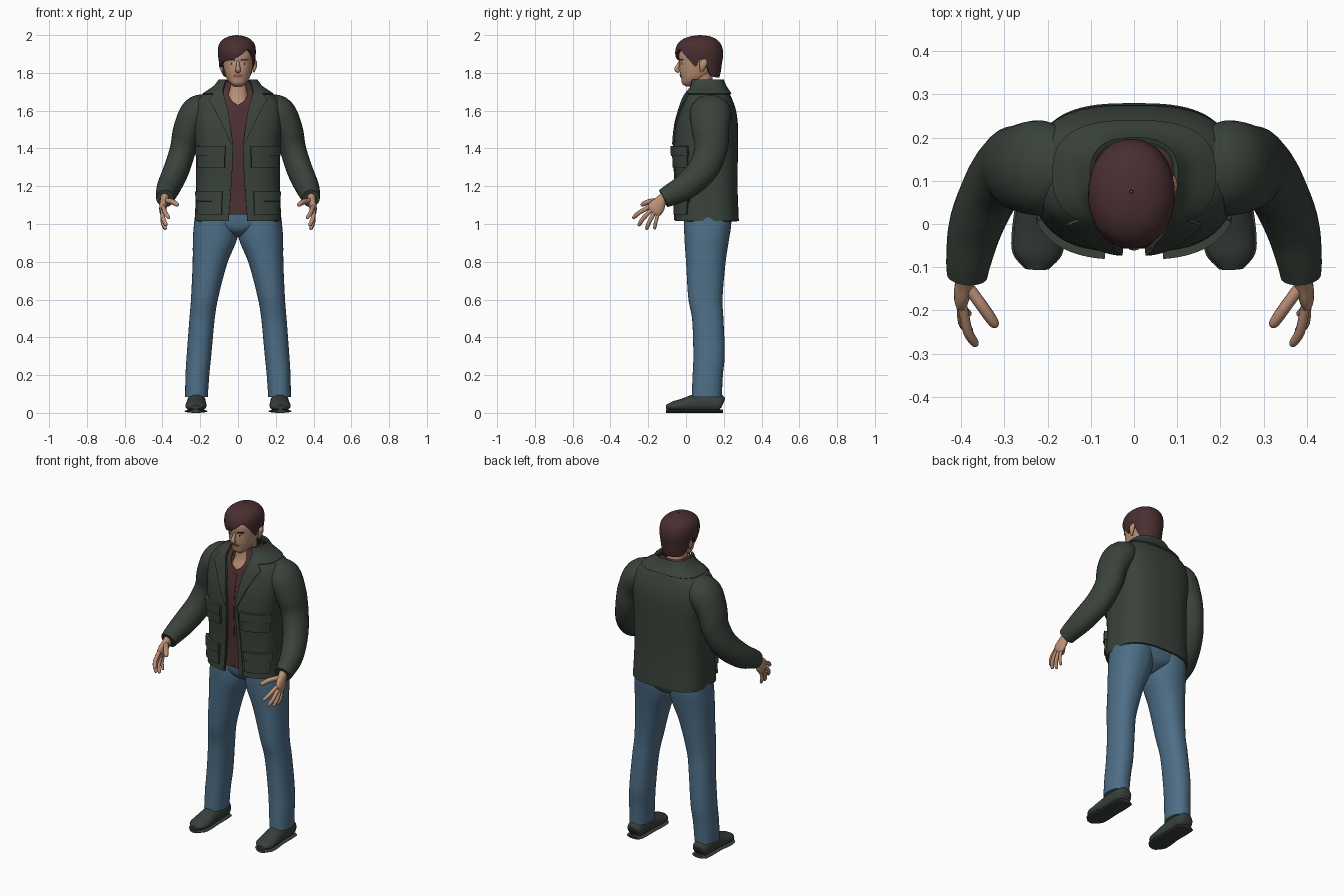
import bpy, bmesh, math
from mathutils import Vector

cube = bpy.data.objects.get("Cube")
if cube:
    bpy.data.objects.remove(cube)


def material(name, *rgb):
    m = bpy.data.materials.new(name)
    m.use_nodes = True
    m.diffuse_color = (*rgb, 1)
    m.node_tree.nodes["Principled BSDF"].inputs["Base Color"].default_value = (*rgb, 1)
    return m


GREEN = material("dark green cloth", .042, .055, .043)
RED = material("dark red cloth", .075, .03, .03)
HAIR = material("dark auburn hair", .068, .028, .03)
SKIN = material("skin", .5, .28, .18)
DENIM = material("blue denim", .075, .155, .24)
LEATHER = material("dark shoe leather", .04, .05, .042)
WHITE = material("eye white", .55, .5, .45)
LIP = material("lips", .33, .14, .1)


def blend(rows, t):
    """Smooth interpolation of rows keyed by their first number."""
    t = min(max(t, rows[0][0]), rows[-1][0])
    i = max(k for k in range(len(rows) - 1) if rows[k][0] <= t)
    a, b = rows[i], rows[i + 1]
    p, q = rows[max(i - 1, 0)], rows[min(i + 2, len(rows) - 1)]
    h = b[0] - a[0]
    s = (t - a[0]) / h
    out = []
    for k in range(1, len(a)):
        da = (b[k] - p[k]) / (b[0] - p[0]) * h
        db = (q[k] - a[k]) / (q[0] - a[0]) * h
        out.append(a[k] * (2*s**3 - 3*s*s + 1) + b[k] * (3*s*s - 2*s**3)
                   + da * (s**3 - 2*s*s + s) + db * (s**3 - s*s))
    return out


def spow(v, p):
    return math.copysign(abs(v) ** p, v)


def finish(name, bm, mat, mirror=False, thick=0, offset=-1):
    me = bpy.data.meshes.new(name)
    bm.to_mesh(me)
    bm.free()
    me.materials.append(mat)
    me.polygons.foreach_set("use_smooth", [True] * len(me.polygons))
    me.set_sharp_from_angle(angle=math.radians(50))
    ob = bpy.data.objects.new(name, me)
    bpy.context.collection.objects.link(ob)
    if thick:
        mod = ob.modifiers.new("thickness", 'SOLIDIFY')
        mod.thickness, mod.offset = thick, offset
        ob.modifiers.new("crisp edges", 'EDGE_SPLIT').split_angle = math.radians(50)
    if mirror:
        ob.modifiers.new("mirror", 'MIRROR').use_mirror_merge = False
    return ob


def grid(bm, rows, wrap):
    """Rows of points running counter-clockwise, stacked upwards."""
    vs = [[bm.verts.new(p) for p in r] for r in rows]
    n = len(vs[0])
    for lo, hi in zip(vs, vs[1:]):
        for i in range(n if wrap else n - 1):
            k = (i + 1) % n
            bm.faces.new((lo[i], lo[k], hi[k], hi[i]))
    return vs


def shell(name, prof, mat, low, high, p=.9, gap=None, n=48, m=24, grow=0,
          cap=False, ease=False, **kw):
    """Body of stacked rounded sections (z, cx, cy, rx, ry); low/high depend on angle."""
    rows = []
    for j in range(m + 1):
        t = math.sin(j / m * math.pi / 2) if ease else j / m
        row = []
        for i in range(n + 1 if gap else n):
            a = 2 * math.pi * i / n - math.pi
            z = low(a) + (high(a) - low(a)) * t
            cx, cy, rx, ry = blend(prof, z)
            rx, ry = max(rx, .002) + grow, max(ry, .002) + grow
            if gap:
                a0 = math.asin(min(.95, blend(gap, z)[0] / rx) ** (1 / p))
                a = a0 + (2 * math.pi - 2 * a0) * i / n
            row.append((cx + rx * spow(math.sin(a), p), cy - ry * spow(math.cos(a), p), z))
        rows.append(row)
    bm = bmesh.new()
    vs = grid(bm, rows, not gap)
    if cap:
        bm.faces.new(vs[0][::-1])
        bm.faces.new(vs[-1])
    return finish(name, bm, mat, **kw)


def tube(bm, stations, n=20, steps=4, floor=-1):
    """Limb through stations (x, y, z, depth, width)."""
    keyed = [(i, *s) for i, s in enumerate(stations)]
    pts = [blend(keyed, i / steps) for i in range((len(stations) - 1) * steps + 1)]
    rows = []
    for i, (x, y, z, a, b) in enumerate(pts):
        t = (Vector(pts[min(i + 1, len(pts) - 1)][:3]) - Vector(pts[max(i - 1, 0)][:3])).normalized()
        u = t.cross(Vector((1, 0, 0))).normalized()
        v = u.cross(t)
        ring = []
        for k in range(n):
            w = 2 * math.pi * k / n
            q = Vector((x, y, z)) + u * a * math.cos(w) + v * b * math.sin(w)
            q.z = max(q.z, floor)
            ring.append(q)
        rows.append(ring)
    vs = grid(bm, rows, True)
    bm.faces.new(vs[0][::-1])
    bm.faces.new(vs[-1])
    bmesh.ops.recalc_face_normals(bm, faces=bm.faces)


def limb(name, stations, mat, mirror=True, **kw):
    bm = bmesh.new()
    tube(bm, stations, **kw)
    return finish(name, bm, mat, mirror=mirror)


def panel(name, prof, p, edges, mat, d, mirror=True, n=8):
    """Plate on the front of a shell; edges are rows (z, x_inner, x_outer)."""
    rows = []
    for j in range(n + 1):
        z = edges[0][0] + (edges[-1][0] - edges[0][0]) * j / n
        lo, hi = next((a, b) for a, b in zip(edges, edges[1:]) if z <= b[0] + 1e-6)
        s = (z - lo[0]) / (hi[0] - lo[0])
        x0, x1 = (lo[k] + (hi[k] - lo[k]) * s for k in (1, 2))
        cx, cy, rx, ry = blend(prof, z)
        row = []
        for i in range(n + 1):
            x = x0 + (x1 - x0) * i / n
            sn = min(.97, abs(x) / rx) ** (1 / p)
            row.append((x, cy - ry * math.sqrt(1 - sn * sn) ** p, z))
        rows.append(row)
    bm = bmesh.new()
    grid(bm, rows, False)
    return finish(name, bm, mat, mirror=mirror, thick=2 * d, offset=0)


def flat(z):
    return lambda a: z


# Jacket with open front, collar, lapels and pockets
jacket = [(1.01, 0, .11, .23, .17), (1.2, 0, .108, .222, .165), (1.4, 0, .105, .225, .17),
          (1.52, 0, .11, .235, .165), (1.6, 0, .115, .235, .15), (1.66, 0, .115, .215, .13),
          (1.7, 0, .115, .165, .11), (1.73, 0, .115, .12, .09), (1.765, 0, .11, .092, .08)]
opening = [(1.01, .05), (1.2, .036), (1.42, .028), (1.6, .055), (1.7, .08), (1.765, .066)]
shell("jacket_body", jacket, GREEN, flat(1.015), flat(1.755), .7, opening, n=72, m=40, thick=.012)
shell("jacket_collar", jacket, GREEN, flat(1.69), flat(1.765), .75, opening,
      n=60, m=8, grow=.01, thick=.012)
panel("lapels", jacket, .7, [(1.42, .026, .034), (1.6, .052, .12), (1.66, .07, .155),
                             (1.69, .078, .12)], GREEN, .009, n=16)
panel("front_edges", jacket, .7, [(1.02, .05, .075), (1.42, .027, .045)], GREEN, .005)
for label, z, top, x in (("chest", 1.3, 1.4, .07), ("hip", 1.05, 1.16, .085)):
    panel(label + "_pockets", jacket, .7, [(z, x, .207), (top, x, .207)], GREEN, .011)
    panel(label + "_pocket_flaps", jacket, .7,
          [(top - .04, x - .004, .211), (top + .012, x - .004, .211)], GREEN, .018)

# Sleeves
limb("sleeves", [(.15, .13, 1.63, .085, .065), (.215, .13, 1.59, .11, .088),
                 (.265, .13, 1.5, .1, .078), (.29, .132, 1.4, .088, .07),
                 (.325, .09, 1.29, .08, .068), (.365, 0, 1.2, .07, .063),
                 (.382, -.08, 1.155, .058, .053), (.386, -.12, 1.135, .05, .047)], GREEN, n=28)

# Shirt with open neck
shirt = [(z, cx, cy, rx * .95, ry * .95) for z, cx, cy, rx, ry in jacket[:5]]
shirt += [(1.66, 0, .11, .19, .12), (1.7, 0, .108, .13, .098),
          (1.73, 0, .1, .085, .08), (1.76, 0, .09, .064, .069)]
shell("shirt", shirt, RED, flat(1.05), lambda a: min(1.755, 1.63 + .28 * abs(a)),
      .72, n=96, m=32, thick=.004)
panel("shirt_placket", shirt, .72, [(1.06, -.012, .012), (1.61, -.012, .012)], RED, .003, mirror=False)

# Jeans
shell("jeans_hips", [(.93, 0, .11, .02, .05), (.96, 0, .113, .09, .1), (1, 0, .115, .19, .12),
                     (1.1, 0, .115, .21, .125)], DENIM, flat(.93), flat(1.1), cap=True)
leg = [(.085, .22, .11, .06, .08), (.2, .215, .115, .063, .08), (.3, .207, .122, .065, .083),
       (.5, .19, .115, .067, .083), (.6, .178, .103, .071, .09), (.8, .147, .105, .093, .105),
       (.92, .122, .11, .117, .118), (1, .118, .115, .115, .125), (1.08, .11, .115, .113, .12)]
shell("jeans_legs", leg, DENIM, flat(.085), flat(1.08), m=32, cap=True, mirror=True)

# Shoes: uppers and soles
shoe = [(.22, .195, .045, .02, .03), (.22, .18, .05, .048, .046), (.22, .12, .055, .055, .05),
        (.22, .05, .05, .05, .05), (.222, -.02, .04, .035, .056),
        (.224, -.07, .034, .026, .052), (.225, -.105, .03, .012, .022)]
limb("shoe_uppers", shoe, LEATHER, floor=.012)
limb("shoe_soles", [(x, y, .009, .009, b + .005) for x, y, z, a, b in shoe], LEATHER, floor=0)

# Hands: palm, thumb and four fingers
hand = bmesh.new()
tube(hand, [(.386, -.1, 1.155, .028, .024), (.39, -.13, 1.125, .03, .022),
            (.396, -.15, 1.098, .041, .02), (.4, -.168, 1.072, .042, .017),
            (.4, -.178, 1.06, .03, .01)], n=16)
fingers = [((.388, -.14, 1.125), (.348, -.195, 1.118), (.318, -.238, 1.1), .014),
           ((.396, -.195, 1.09), (.385, -.248, 1.06), (.365, -.282, 1.03), .0115),
           ((.4, -.185, 1.073), (.396, -.228, 1.028), (.378, -.252, .99), .0115),
           ((.4, -.168, 1.06), (.398, -.195, 1.01), (.382, -.21, .97), .011),
           ((.4, -.148, 1.055), (.4, -.16, 1.01), (.388, -.167, .972), .0095)]
for root, mid, tip, r in fingers:
    near = tuple(Vector(mid).lerp(Vector(tip), .8))
    tube(hand, [(*root, r, r), (*mid, r, r), (*near, r * .85, r * .85), (*tip, r * .35, r * .35)],
         n=10, steps=3)
finish("hands", hand, SKIN, mirror=True)

# Neck and head
shell("neck", [(1.56, 0, .1, .08, .1), (1.62, 0, .1, .08, .11), (1.68, 0, .092, .062, .078),
               (1.74, 0, .082, .055, .06), (1.8, 0, .08, .058, .06)], SKIN, flat(1.56), flat(1.8), cap=True)
head = [(1.728, 0, .02, .02, .02), (1.74, 0, .018, .036, .037), (1.77, 0, .04, .059, .065),
        (1.8, 0, .055, .07, .088), (1.85, 0, .065, .08, .1), (1.9, 0, .07, .083, .108),
        (1.95, 0, .075, .075, .095), (1.985, 0, .075, .04, .055)]
shell("head", head, SKIN, flat(1.728), flat(1.985), cap=True)
limb("nose", [(0, -.03, 1.862, .007, .007), (0, -.041, 1.84, .009, .009),
              (0, -.05, 1.818, .012, .014), (0, -.036, 1.806, .008, .013)], SKIN, mirror=False, n=12)
limb("ears", [(.083, .088, 1.87, .008, .004), (.09, .092, 1.86, .02, .009),
              (.09, .088, 1.835, .018, .01), (.083, .08, 1.805, .006, .005)], SKIN, n=12)
panel("eye_whites", head, .9, [(1.842, .024, .04), (1.848, .018, .047), (1.854, .024, .042)], WHITE, .002)
panel("irises", head, .9, [(1.842, .029, .037), (1.854, .029, .037)], HAIR, .003)
panel("eyebrows", head, .9, [(1.865, .016, .05), (1.873, .018, .055)], HAIR, .004)
panel("mouth", head, .9, [(1.776, -.014, .014), (1.784, -.026, .026), (1.791, -.014, .014)],
      LIP, .003, mirror=False)

# Hair with a fringe swept to one side
hair = [(1.77, 0, .09, .075, .085), (1.8, 0, .085, .085, .098), (1.85, 0, .075, .094, .115),
        (1.9, 0, .07, .1, .127), (1.95, 0, .07, .095, .116), (1.98, 0, .072, .07, .086),
        (1.995, 0, .075, .035, .045), (2, 0, .075, .004, .004)]
hairline = [(-3.15, 1.775), (-2.2, 1.78), (-1.95, 1.8), (-1.75, 1.87), (-1.5, 1.86), (-1.35, 1.83),
            (-1.15, 1.85), (-.6, 1.862), (-.1, 1.876), (.35, 1.905), (.6, 1.925), (.9, 1.9),
            (1.15, 1.86), (1.35, 1.83), (1.5, 1.86), (1.75, 1.87), (1.95, 1.8), (2.2, 1.78), (3.15, 1.775)]
locks = shell("hair", hair, HAIR, lambda a: blend(hairline, a)[0], flat(2), .95, n=72,
              cap=False, ease=True, thick=.016)
locks.location.x = -.006
